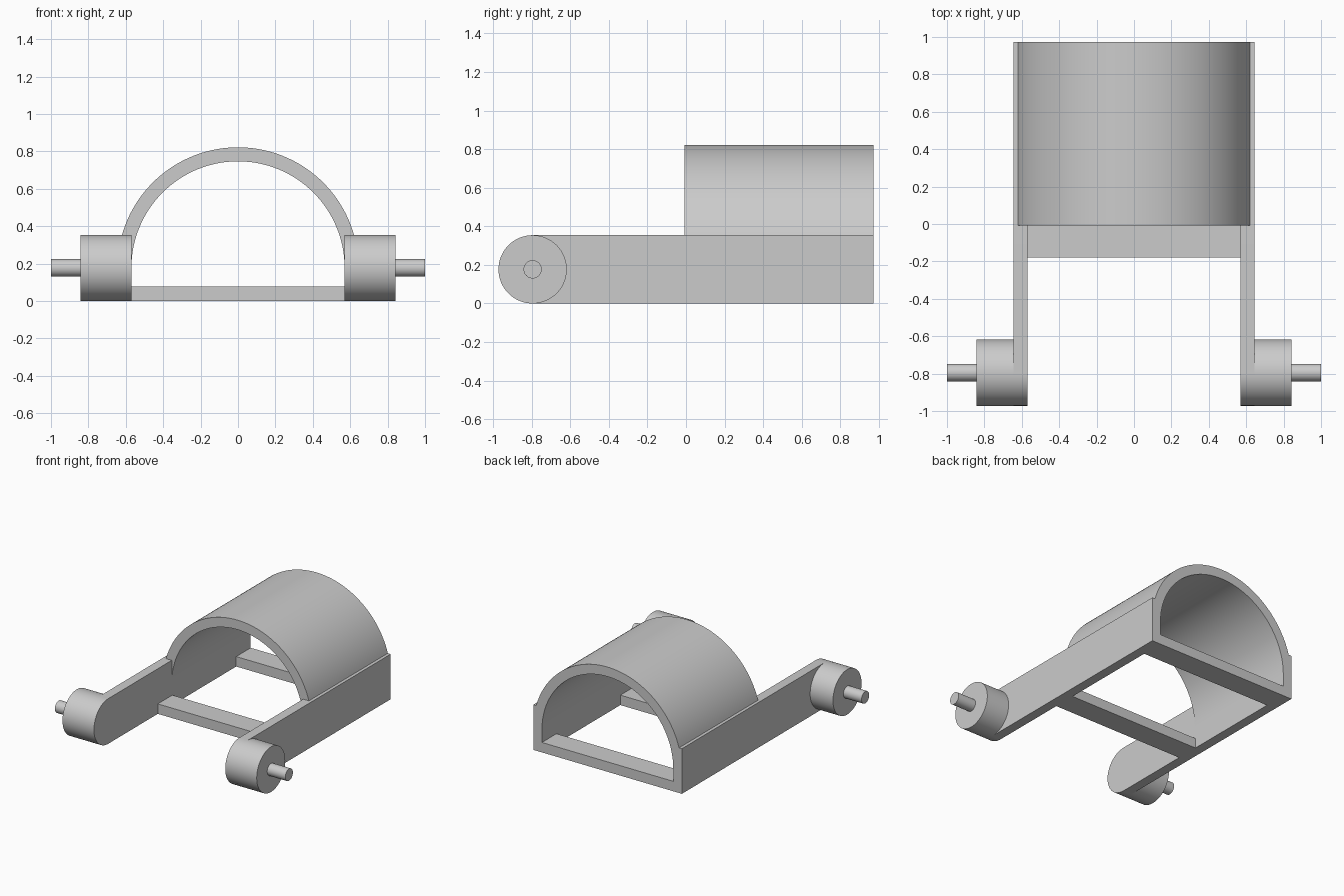
import bpy, bmesh, math
from mathutils import Vector

if "Cube" in bpy.data.objects:
    bpy.data.objects.remove(bpy.data.objects["Cube"])

WALL_IN, WALL_OUT = 0.57, 0.645      # side wall inner and outer x
H = 0.354                            # side wall height
R = H / 2                            # hub radius and axle height
FRONT, BACK = -0.795, 0.972          # axle position and rear end
ARCH_FRONT = -0.007

grey = bpy.data.materials.new("light grey")
grey.diffuse_color = (0.6, 0.6, 0.6, 1)
grey.use_nodes = True
grey.node_tree.nodes["Principled BSDF"].inputs["Base Color"].default_value = grey.diffuse_color


def prism(name, points, offset):
    """Extrude a closed planar outline by a vector, smooth with sharp edges kept."""
    bm = bmesh.new()
    face = bm.faces.new([bm.verts.new(p) for p in points])
    ext = bmesh.ops.extrude_face_region(bm, geom=[face], use_keep_orig=True)
    bmesh.ops.translate(bm, vec=Vector(offset),
                        verts=[g for g in ext["geom"] if isinstance(g, bmesh.types.BMVert)])
    bmesh.ops.recalc_face_normals(bm, faces=bm.faces)
    mesh = bpy.data.meshes.new(name)
    bm.to_mesh(mesh)
    bm.free()
    mesh.materials.append(grey)
    obj = bpy.data.objects.new(name, mesh)
    bpy.context.collection.objects.link(obj)
    bpy.ops.object.select_all(action='DESELECT')
    obj.select_set(True)
    bpy.context.view_layer.objects.active = obj
    bpy.ops.object.shade_smooth_by_angle(angle=math.radians(30))
    return obj


def arc(radius, start, end, n):
    return [(radius * math.cos(start + (end - start) * i / n),
             radius * math.sin(start + (end - start) * i / n)) for i in range(n + 1)]


for side, s in (("right", 1), ("left", -1)):
    # side wall with a rounded front end
    nose = [(FRONT + a, R + b) for a, b in arc(R, math.pi / 2, 1.5 * math.pi, 36)]
    outline = nose + [(BACK, 0), (BACK, H)]
    prism(side + "_wall", [(s * WALL_IN, y, z) for y, z in outline],
          (s * (WALL_OUT - WALL_IN), 0, 0))
    # round hub and axle pin
    for part, radius, x0, x1 in (("hub", R, WALL_OUT, 0.843), ("axle_pin", 0.047, 0.843, 1.0)):
        ring = arc(radius, 0, 2 * math.pi, 64)[:-1]
        prism(side + "_" + part, [(s * x0, FRONT + a, R + b) for a, b in ring],
              (s * (x1 - x0), 0, 0))

# crossbars between the walls
for name, y0, y1 in (("front_crossbar", -0.18, 0.0), ("rear_crossbar", BACK - 0.18, BACK)):
    prism(name, [(-WALL_IN, y0, 0), (WALL_IN, y0, 0), (WALL_IN, y0, 0.078), (-WALL_IN, y0, 0.078)],
          (0, y1 - y0, 0))

# half-round arch seated on the tops and inner faces of the walls
a0 = math.asin((H - R) / WALL_OUT)
section = (arc(WALL_OUT, a0, math.pi - a0, 80) + [(-WALL_IN, H - R)]
           + arc(WALL_IN, math.pi, 0, 96) + [(WALL_IN, H - R)])
prism("arch_cover", [(x, ARCH_FRONT, R + z) for x, z in section], (0, BACK - ARCH_FRONT, 0))
